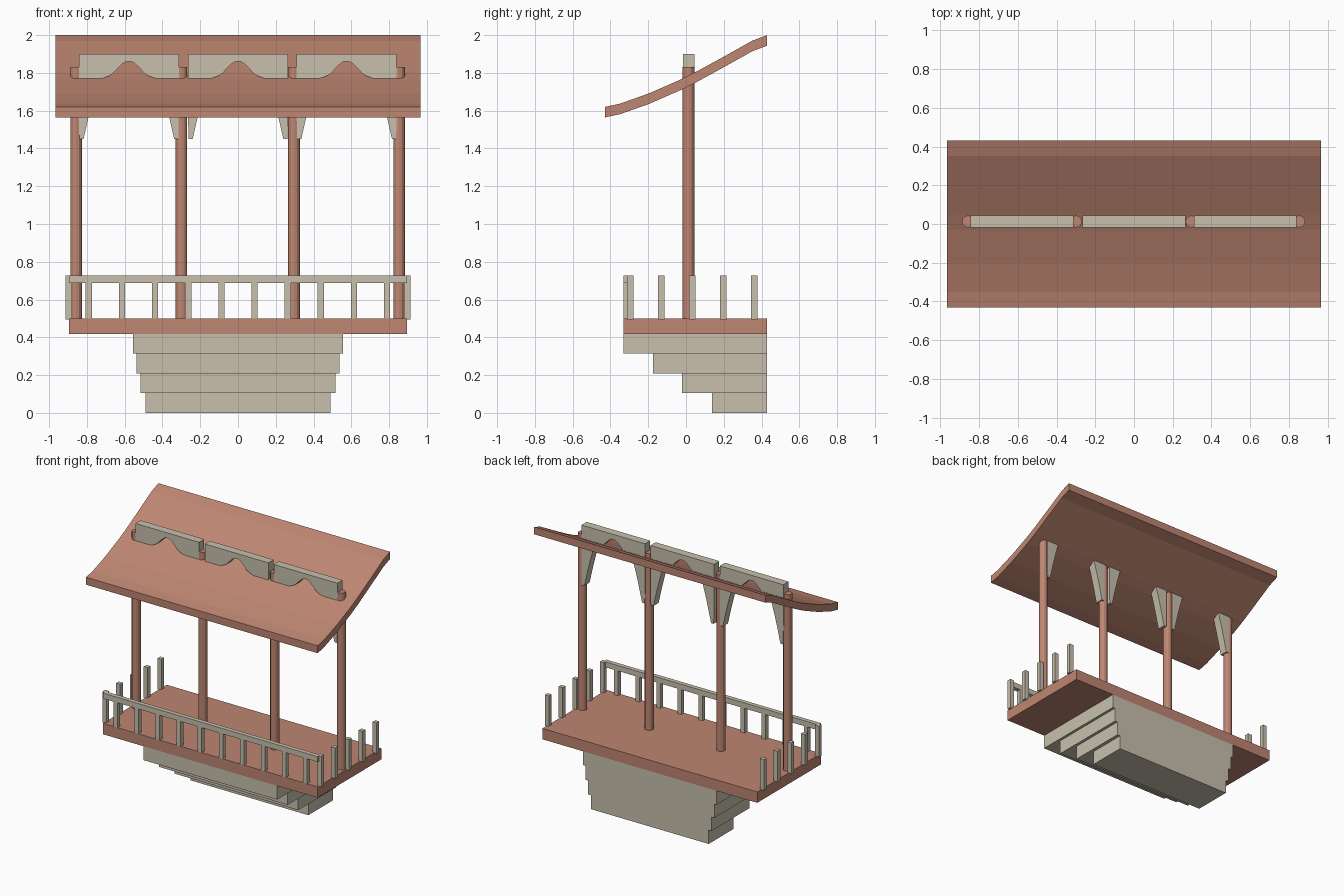
import bpy, bmesh, math

if "Cube" in bpy.data.objects:
    bpy.data.objects.remove(bpy.data.objects["Cube"])


def material(name, rgb):
    m = bpy.data.materials.new(name)
    m.diffuse_color = (*rgb, 1)
    m.use_nodes = True
    m.node_tree.nodes["Principled BSDF"].inputs["Base Color"].default_value = m.diffuse_color
    return m


WOOD = material("red_wood", (0.52, 0.24, 0.17))
STONE = material("pale_stone", (0.58, 0.53, 0.42))


def finish(name, bm, mat):
    bmesh.ops.recalc_face_normals(bm, faces=bm.faces)
    me = bpy.data.meshes.new(name)
    bm.to_mesh(me)
    bm.free()
    me.materials.append(mat)
    ob = bpy.data.objects.new(name, me)
    bpy.context.collection.objects.link(ob)
    return ob


def box(name, x, y, z, mat):
    bm = bmesh.new()
    bmesh.ops.create_cube(bm, size=1)
    for v in bm.verts:
        v.co = [r[0] + (c + 0.5) * (r[1] - r[0]) for c, r in zip(v.co, (x, y, z))]
    return finish(name, bm, mat)


def extrude(name, points, offset, mat):
    bm = bmesh.new()
    face = bm.faces.new([bm.verts.new(p) for p in points])
    new = bmesh.ops.extrude_face_region(bm, geom=[face])["geom"]
    bmesh.ops.translate(bm, vec=offset,
                        verts=[g for g in new if isinstance(g, bmesh.types.BMVert)])
    return finish(name, bm, mat)


# Curved roof slab
top = [(-0.43, 1.62), (-0.35, 1.637), (-0.2, 1.69), (-0.03, 1.764),
       (0.05, 1.804), (0.2, 1.886), (0.35, 1.97), (0.43, 2.0)]
section = top + [(y, z - 0.056) for y, z in reversed(top)]
roof = extrude("roof", [(-0.965, y, z) for y, z in section], (1.93, 0, 0), WOOD)

# Floor and the inverted steps beneath it
box("platform", (-0.895, 0.895), (-0.33, 0.43), (0.418, 0.5), WOOD)
for i, (w, y) in enumerate([(0.49, 0.137), (0.515, -0.02), (0.537, -0.175), (0.557, -0.33)]):
    box(f"base_step_{i + 1}", (-w, w), (y, 0.43), (i * 0.1045, (i + 1) * 0.1045), STONE)

# Round posts
for i, x in enumerate((-0.857, -0.3, 0.297, 0.853)):
    bm = bmesh.new()
    bmesh.ops.create_cone(bm, cap_ends=True, segments=12, radius1=0.031, radius2=0.031, depth=1.33)
    bmesh.ops.translate(bm, verts=bm.verts, vec=(x, 0.013, 1.165))
    finish(f"post_{i + 1}", bm, WOOD)

# Arched panels between the posts, with hanging brackets at both ends
half = [(0.265, 1.9), (0.265, 1.6), (0.262, 1.45), (0.24, 1.45), (0.215, 1.56),
        (0.19, 1.66), (0.165, 1.745), (0.14, 1.772), (0.11, 1.781), (0.085, 1.795),
        (0.06, 1.823), (0.035, 1.847), (0.015, 1.86)]
arch = half + [(-x, z) for x, z in reversed(half)]
for i, cx in enumerate((-0.578, 0, 0.575)):
    extrude(f"arch_panel_{i + 1}", [(cx + x, -0.017, z) for x, z in arch], (0, 0.062, 0), STONE)

# Front railing
W = 0.0165
box("front_rail", (-0.895, 0.895), (-0.33, -0.297), (0.687, 0.728), STONE)
for i in range(10):
    x = -0.79 + i * 0.1755
    box(f"front_baluster_{i + 1}", (x - W, x + W), (-0.33, -0.297), (0.5, 0.687), STONE)

# Free-standing side balusters
for side, name in ((-1, "left"), (1, "right")):
    for i in range(5):
        x, y = side * 0.896, -0.295 + i * 0.164
        box(f"{name}_baluster_{i + 1}", (x - W, x + W), (y - W, y + W), (0.495, 0.728), STONE)
